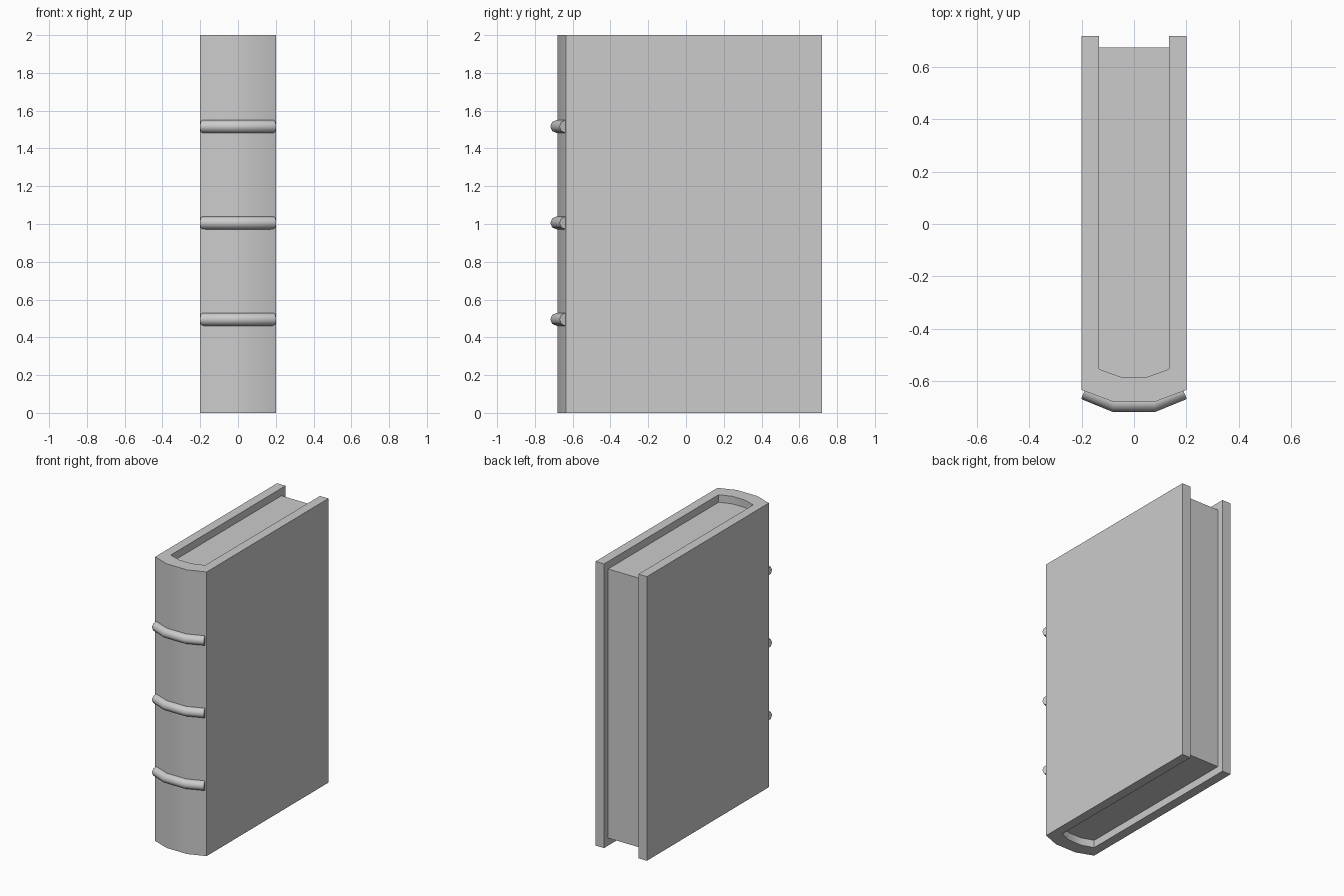
import bpy, bmesh, math

if "Cube" in bpy.data.objects:
    bpy.data.objects.remove(bpy.data.objects["Cube"])


def smooth(obj, degrees):
    bpy.ops.object.select_all(action='DESELECT')
    obj.select_set(True)
    bpy.context.view_layer.objects.active = obj
    bpy.ops.object.shade_smooth_by_angle(angle=math.radians(degrees))


def mirrored(half):
    """Complete a right-hand half outline with its left-hand mirror."""
    return half + [(-x, y) for x, y in reversed(half)]


def extrude_outline(name, outline, z0, z1):
    bm = bmesh.new()
    face = bm.faces.new([bm.verts.new((x, y, z0)) for x, y in outline])
    top = bmesh.ops.extrude_face_region(bm, geom=[face])
    verts = [v for v in top['geom'] if isinstance(v, bmesh.types.BMVert)]
    bmesh.ops.translate(bm, verts=verts, vec=(0, 0, z1 - z0))
    bmesh.ops.recalc_face_normals(bm, faces=bm.faces)
    mesh = bpy.data.meshes.new(name)
    bm.to_mesh(mesh)
    bm.free()
    obj = bpy.data.objects.new(name, mesh)
    bpy.context.collection.objects.link(obj)
    return obj


# Cover: two boards joined by a faceted, rounded spine
outer = [(0.2, 0.72), (0.2, -0.635), (0.08, -0.68)]
inner = [(0.134, 0.72), (0.134, -0.555), (0.05, -0.585)]
outline = mirrored(outer) + mirrored(inner)[::-1]
cover = extrude_outline("cover", outline, 0, 2)
smooth(cover, 35)

# Page block, set in from the edges of the cover
extrude_outline("pages", mirrored([(0.134, 0.675), (0.134, -0.555), (0.05, -0.585)]),
                0.053, 1.947)

# Raised bands across the spine
band_path = mirrored([(0.189, -0.638), (0.076, -0.685)])
for i, z in enumerate((0.495, 1.006, 1.516)):
    curve = bpy.data.curves.new(f"spine_band_{i + 1}", 'CURVE')
    curve.dimensions = '3D'
    curve.bevel_depth = 0.034
    curve.bevel_resolution = 2
    curve.use_fill_caps = True
    spline = curve.splines.new('POLY')
    spline.points.add(len(band_path) - 1)
    for point, (x, y) in zip(spline.points, band_path):
        point.co = (x, y, z, 1)
    band = bpy.data.objects.new(curve.name, curve)
    bpy.context.collection.objects.link(band)
    bpy.ops.object.select_all(action='DESELECT')
    band.select_set(True)
    bpy.context.view_layer.objects.active = band
    bpy.ops.object.convert(target='MESH')
    smooth(bpy.context.view_layer.objects.active, 65)
